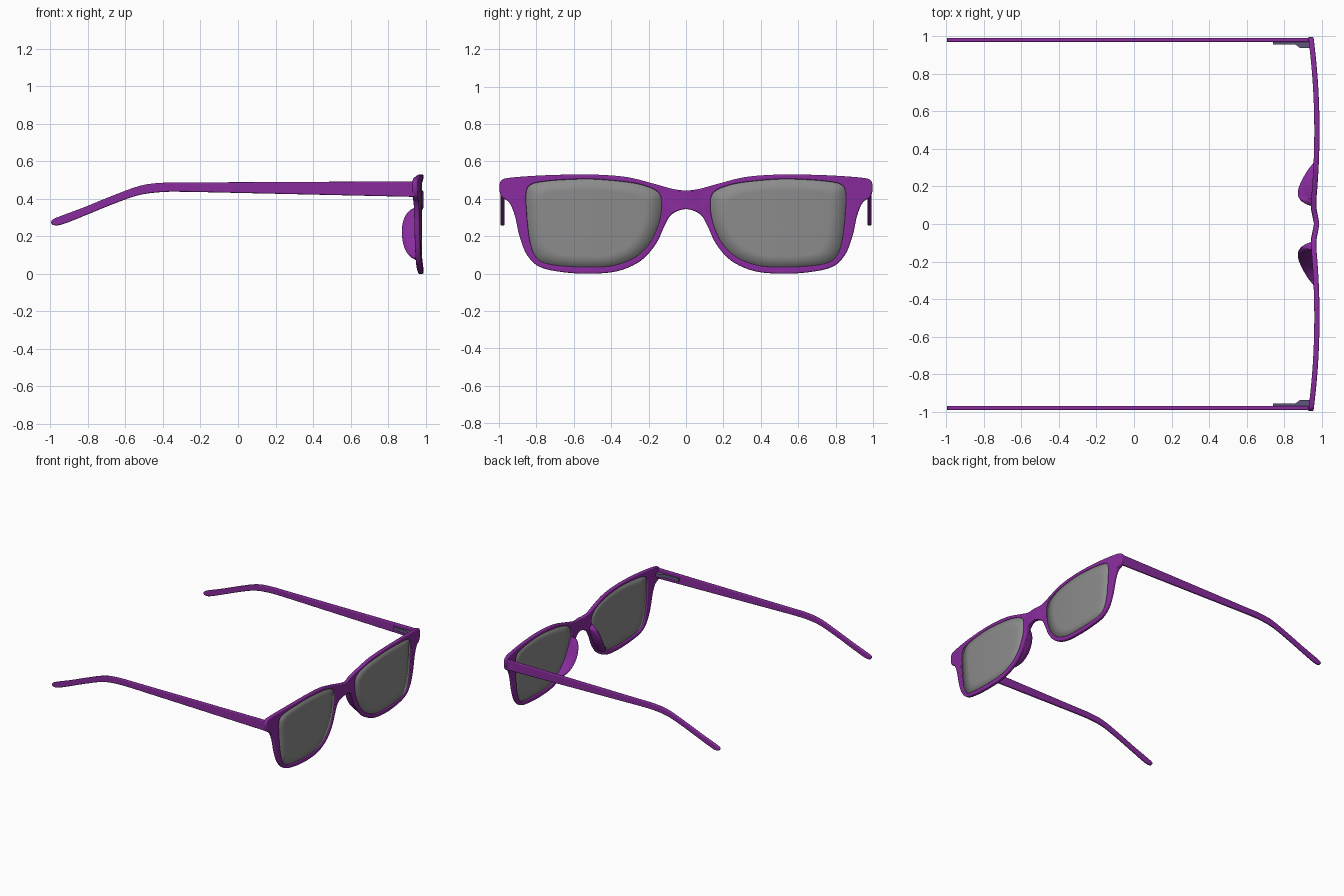
import bpy, bmesh, math
from mathutils import Vector

if "Cube" in bpy.data.objects:
    bpy.data.objects.remove(bpy.data.objects["Cube"])


def material(name, rgb):
    m = bpy.data.materials.new(name)
    m.diffuse_color = (*rgb, 1)
    m.use_nodes = True
    m.node_tree.nodes["Principled BSDF"].inputs["Base Color"].default_value = m.diffuse_color
    return m


purple = material("purple_plastic", (0.25, 0.025, 0.34))
tint = material("lens_tint", (0.26, 0.26, 0.26))
metal = material("hinge_metal", (0.12, 0.09, 0.2))


def spline(pts, before, after, steps=5):
    # Catmull-Rom curve through pts with given outer neighbours
    p = [Vector(q) for q in [before, *pts, after]]
    out = []
    for a, b, c, d in zip(p, p[1:], p[2:], p[3:]):
        for k in range(steps):
            t = k / steps
            out.append(0.5 * (2 * b + (c - a) * t + (2 * a - 5 * b + 4 * c - d) * t * t
                              + (3 * b - a - 3 * c + d) * t ** 3))
    return out + [p[-2]]


def face_x(y):
    # wrap of the front across its width, with a small forward bulge at the bridge
    return 0.975 - 0.13 * (math.sqrt(y * y + 0.0025) - 0.5) ** 2 + 0.025 * math.exp(-(y / 0.06) ** 2)


def make(name, verts, faces, mat, bevel=0, solid=0):
    # mesh object, mirrored to the other side
    me = bpy.data.meshes.new(name)
    me.from_pydata([tuple(v) for v in verts], [], faces)
    bm = bmesh.new()
    bm.from_mesh(me)
    bmesh.ops.recalc_face_normals(bm, faces=bm.faces)
    bm.to_mesh(me)
    bm.free()
    me.materials.append(mat)
    ob = bpy.data.objects.new(name, me)
    bpy.context.collection.objects.link(ob)
    mir = ob.modifiers.new("mirror", "MIRROR")
    mir.use_axis = (False, True, False)
    if solid:
        s = ob.modifiers.new("thickness", "SOLIDIFY")
        s.thickness, s.offset = solid, 0
    if bevel:
        b = ob.modifiers.new("rounded_edges", "BEVEL")
        b.width, b.segments, b.limit_method = bevel, 3, "ANGLE"
        b.angle_limit = math.radians(60)
        b.use_clamp_overlap = False
    bpy.ops.object.select_all(action="DESELECT")
    bpy.context.view_layer.objects.active = ob
    ob.select_set(True)
    bpy.ops.object.shade_smooth_by_angle(angle=math.radians(40))
    return ob


# Outline of half the front and of the lens opening, matched point for point (y, z)
outer = [(0, .445), (.07, .453), (.18, .483), (.32, .517), (.5, .53), (.7, .528), (.86, .52), (.96, .51),
         (.99, .495), (.998, .455), (.985, .41), (.945, .38), (.915, .31), (.89, .2), (.85, .1), (.78, .035),
         (.65, .007), (.5, 0), (.36, .015), (.24, .07), (.16, .16), (.115, .255), (.075, .318), (0, .345)]
inner = [(.132, .4), (.15, .435), (.2, .463), (.3, .487), (.5, .505), (.68, .5), (.79, .488), (.83, .475),
         (.848, .455), (.855, .42), (.855, .38), (.852, .34), (.848, .28), (.835, .18), (.812, .105), (.765, .06),
         (.65, .04), (.5, .035), (.38, .045), (.27, .088), (.195, .16), (.153, .245), (.138, .3), (.13, .355)]
rim_out = spline(outer, (-.07, .453), (-.075, .318))
rim_in = spline(inner, inner[-1], inner[0])
n = len(rim_out)

# Front frame: ring of quads between the outlines, front and back
verts, faces = [], []
U = (0, .5, 1)
for o, i in zip(rim_out, rim_in):
    for d in (.014, -.014):
        for u in U:
            p = o.lerp(i, u)
            verts.append((face_x(p.x) + d, p.x, p.y))
for k in range(n):
    a, b = 6 * k, 6 * ((k + 1) % n)
    for j in (0, 1, 3, 4):
        faces.append((a + j, a + j + 1, b + j + 1, b + j))
    faces.append((a + 2, a + 5, b + 5, b + 2))
    if k < n - 1:                       # stay open where the halves meet
        faces.append((a, a + 3, b + 3, b))
make("front_frame", verts, faces, purple, bevel=.007)

# Lenses: shrinking rings following the wrap
c = Vector((.5, .27))
verts, faces = [], []
for s in (1.01, .75, .5, .25):
    for p in rim_in:
        q = c + (p - c) * s
        verts.append((face_x(q.x) + .002, q.x, q.y))
verts.append((face_x(c.x) + .002, c.x, c.y))
for k in range(n):
    m = (k + 1) % n
    for r in range(3):
        faces.append((r * n + k, r * n + m, (r + 1) * n + m, (r + 1) * n + k))
    faces.append((3 * n + k, 3 * n + m, 4 * n))
make("lens", verts, faces, tint, solid=.01)

# Temples: side profile from upper and lower edges (x, z), given thickness in y
top = [(-.26, .487), (-.39, .486), (-.52, .47), (-.68, .412), (-.82, .355), (-.94, .31), (-.985, .291), (-.998, .275)]
low = [(-.26, .437), (-.4, .436), (-.53, .419), (-.67, .37), (-.8, .317), (-.92, .269), (-.965, .258), (-.99, .262)]
edge_t = [Vector((.945, .493))] + spline(top, (-.1, .487), (-.998, .268), 4)
edge_b = [Vector((.945, .41))] + spline(low, (-.1, .436), (-.998, .268), 4)
verts, faces = [], []
for t, b in zip(edge_t, edge_b):
    verts += [(t.x, .992, t.y), (b.x, .992, b.y), (b.x, .97, b.y), (t.x, .97, t.y)]
m = len(edge_t)
for k in range(m - 1):
    for j in range(4):
        l = (j + 1) % 4
        faces.append((4 * k + j, 4 * k + l, 4 * k + 4 + l, 4 * k + 4 + j))
faces += [(0, 1, 2, 3), tuple(4 * m - 4 + j for j in range(4))]
make("temple", verts, faces, purple, bevel=.006)

# Nose pads: fins swelling backwards from the nose side of the rim
path = spline([(.088, .335), (.112, .265), (.155, .175), (.215, .1), (.29, .06)], (.08, .38), (.38, .04), 5)
verts, faces = [], []
S = 9
for k, p in enumerate(path):
    t = k / (len(path) - 1)
    h = .082 * max(0, math.sin(math.pi * t ** .85)) ** .6
    for j in range(S):
        a = math.pi * j / (S - 1)
        w = (1 - math.cos(a)) / 2
        y, z = p.x + .005 + .042 * w, p.y + .004 + .022 * w
        verts.append((face_x(y) - .006 - h * math.sin(a), y, z))
for k in range(len(path) - 1):
    for j in range(S):
        l = (j + 1) % S
        faces.append((S * k + j, S * k + l, S * k + S + l, S * k + S + j))
make("nose_pad", verts, faces, purple)

# Hinges: thin plate along the temple with a thicker knuckle at the front
plan = [(.74, .972), (.74, .957), (.86, .957), (.885, .938), (.94, .938), (.94, .972)]
verts = [(x, y, z) for z in (.44, .468) for x, y in plan]
faces = [tuple(range(6)), tuple(range(6, 12))]
faces += [(k, (k + 1) % 6, (k + 1) % 6 + 6, k + 6) for k in range(6)]
make("hinge", verts, faces, metal)
